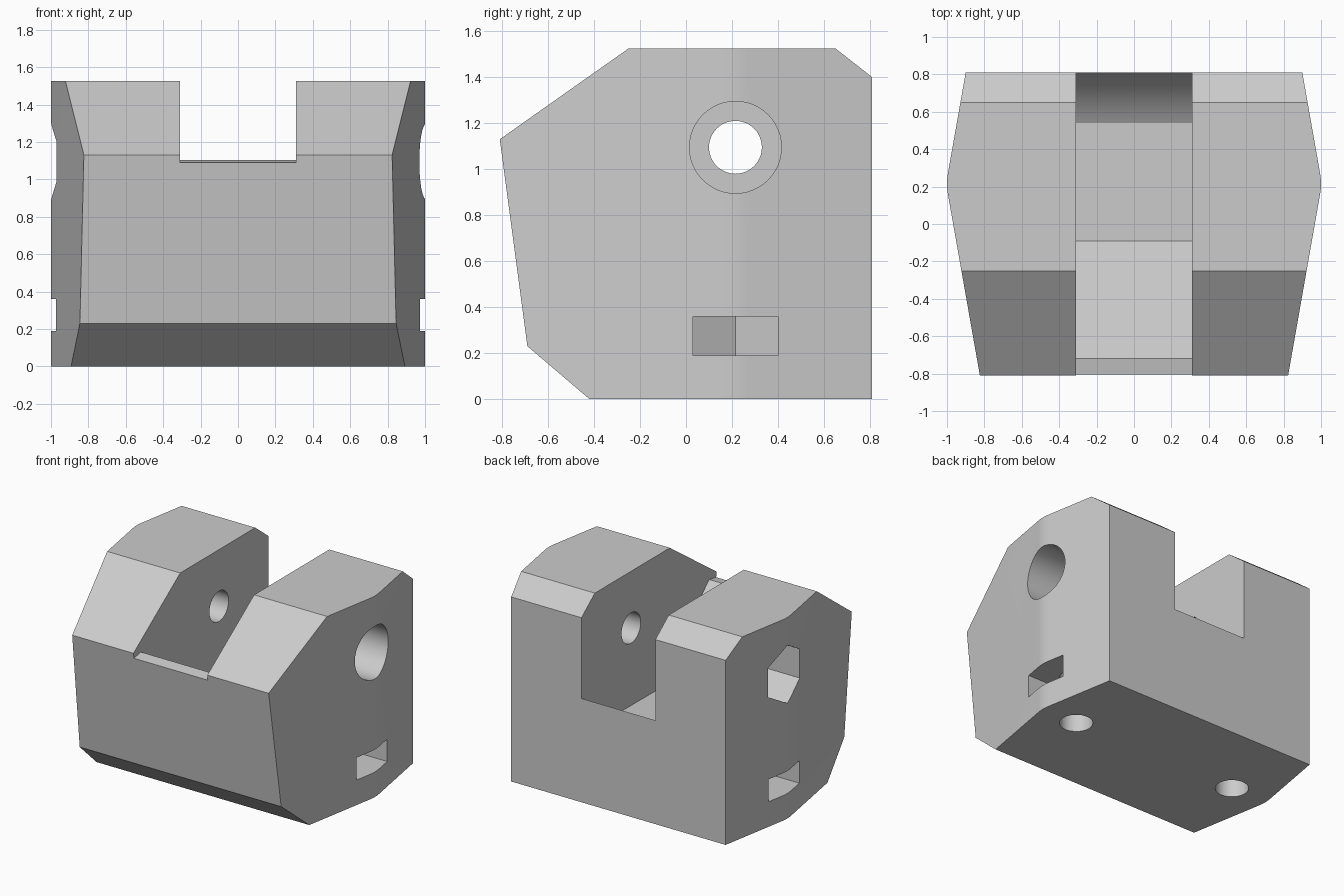
import bpy
import bmesh
from math import sin, cos, pi, radians, tan, acos

cube = bpy.data.objects.get("Cube")
if cube:
    bpy.data.objects.remove(cube, do_unlink=True)

grey = bpy.data.materials.new("plain_grey")
grey.use_nodes = True
grey.diffuse_color = (0.6, 0.6, 0.6, 1)
grey.node_tree.nodes["Principled BSDF"].inputs["Base Color"].default_value = (0.6, 0.6, 0.6, 1)


def prism(name, outline, axis, start, end):
    """Extrude a 2D outline along axis x (outline is y, z) or z (outline is x, y)."""
    bm = bmesh.new()
    place = (lambda u, v: (start, u, v)) if axis == "x" else (lambda u, v: (u, v, start))
    face = bm.faces.new([bm.verts.new(place(u, v)) for u, v in outline])
    top = bmesh.ops.extrude_face_region(bm, geom=[face])["geom"]
    move = (end - start, 0, 0) if axis == "x" else (0, 0, end - start)
    bmesh.ops.translate(bm, vec=move, verts=[g for g in top if isinstance(g, bmesh.types.BMVert)])
    bmesh.ops.recalc_face_normals(bm, faces=bm.faces)
    mesh = bpy.data.meshes.new(name)
    bm.to_mesh(mesh)
    bm.free()
    mesh.materials.append(grey)
    obj = bpy.data.objects.new(name, mesh)
    bpy.context.collection.objects.link(obj)
    return obj


def arc(cu, cv, r, a0, a1, steps):
    angles = [a0 + (a1 - a0) * i / steps for i in range(steps + 1)]
    return [(cu + r * cos(a), cv + r * sin(a)) for a in angles]


def circle(cu, cv, r, sides=48, turn=0.0):
    return arc(cu, cv, r, turn, turn + 2 * pi, sides)[:-1]


def combine(target, tool, operation):
    mod = target.modifiers.new(operation, "BOOLEAN")
    mod.operation = operation
    mod.solver = "EXACT"
    mod.object = tool
    tool.hide_render = True
    bpy.context.view_layer.objects.active = target
    bpy.ops.object.modifier_apply(modifier=mod.name)
    bpy.data.objects.remove(tool, do_unlink=True)


PIVOT_Y, PIVOT_Z = 0.215, 1.095
BOLT_R = 0.115

# Chamfered side silhouette
body = prism("clevis_block", [(-0.81, 1.13), (-0.25, 1.525), (0.65, 1.525), (0.81, 1.4),
                              (0.81, 0), (-0.42, 0), (-0.69, 0.23)], "x", -1.2, 1.2)

# Flanks tapered to front and back, with a rounded ridge at the pivot
lean = radians(10)
ridge = arc(0.69, PIVOT_Y, 0.31, -lean, lean, 6)
edge_x, edge_y = ridge[-1]
back_x = edge_x - (1 - edge_y) * tan(lean)
front_x = edge_x - (1 + ridge[0][1]) * tan(lean)
flank = [(front_x, -1)] + ridge + [(back_x, 1)]
plan = flank + [(-x, y) for x, y in reversed(flank)]
combine(body, prism("plan_cutter", plan, "z", -0.5, 2), "INTERSECT")

# Central slot: front lip, ramp, flat floor and swept back curve
sweep_r = 0.67
floor_z = 0.505
start = -acos(0.325 / sweep_r)
sweep = arc(PIVOT_Y, PIVOT_Z, sweep_r, start, 0, 24)
slot = [(-1, 1.055), (-0.72, 1.105), (-0.09, floor_z)] + sweep + [(1, PIVOT_Z), (1, 2), (-1, 2)]
combine(body, prism("slot_cutter", slot, "x", -0.31, 0.31), "DIFFERENCE")

# Pivot bolt hole with round head recess and hexagonal nut recess
combine(body, prism("pivot_cutter", circle(PIVOT_Y, PIVOT_Z, BOLT_R), "x", -1.3, 1.3), "DIFFERENCE")
combine(body, prism("head_cutter", circle(PIVOT_Y, PIVOT_Z, 0.2), "x", 0.62, 1.3), "DIFFERENCE")
combine(body, prism("hex_cutter", circle(PIVOT_Y, PIVOT_Z, 0.22, 6, pi / 2), "x", -1.3, -0.62),
        "DIFFERENCE")

# Base bolt holes, each with a nut pocket open to the flank
for side in (1, -1):
    pocket = [(1.2, 0.03), (1.2, 0.4), (0.593, 0.4), (0.486, PIVOT_Y), (0.593, 0.03)]
    pocket = [(side * x, y) for x, y in pocket]
    combine(body, prism("nut_cutter", pocket, "z", 0.19, 0.36), "DIFFERENCE")
    combine(body, prism("bolt_cutter", circle(side * 0.7, PIVOT_Y, BOLT_R), "z", -0.2, 0.5), "DIFFERENCE")

# Smooth curves, sharp edges
bpy.ops.object.select_all(action="DESELECT")
body.select_set(True)
bpy.context.view_layer.objects.active = body
bpy.ops.object.shade_smooth_by_angle(angle=radians(20))
